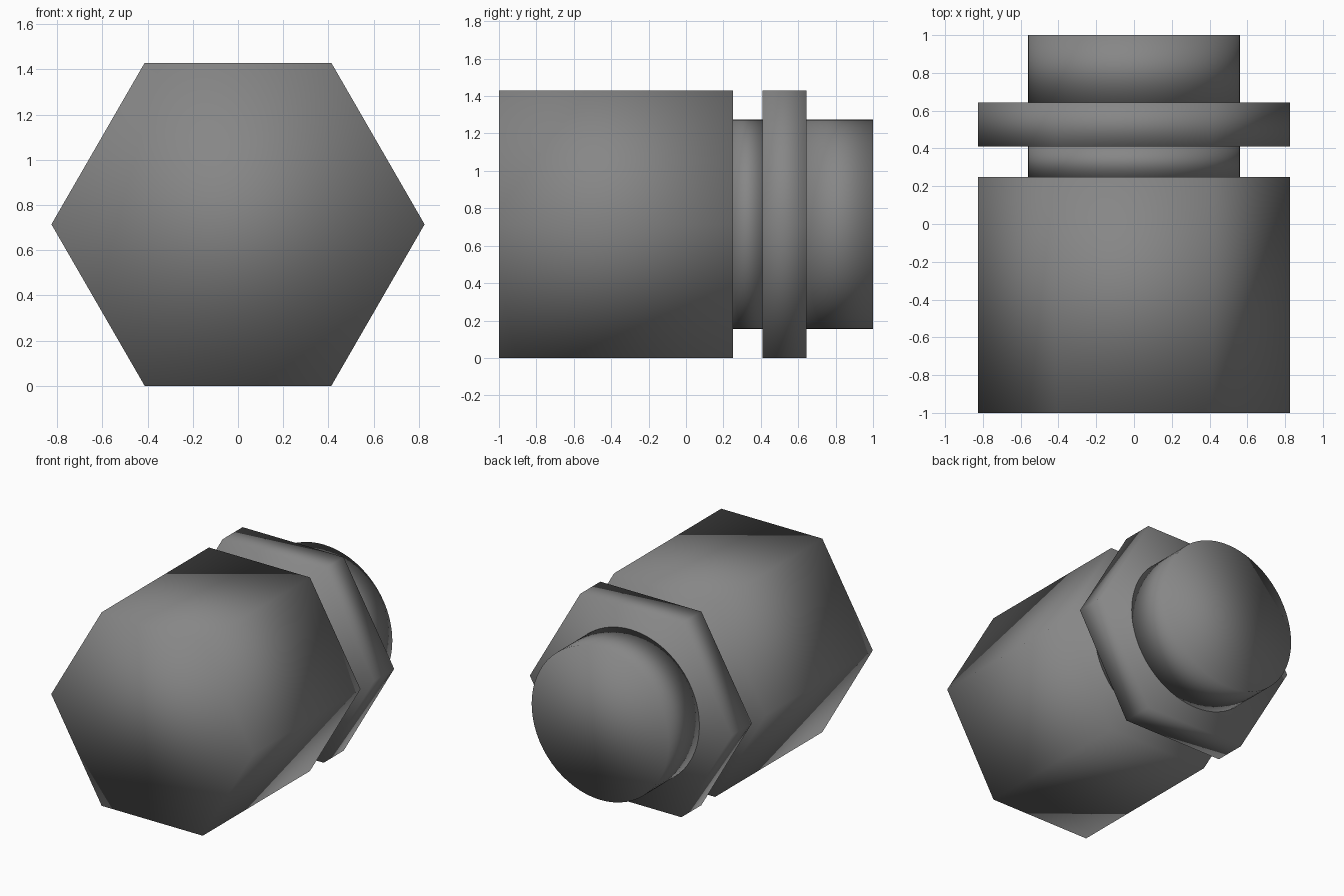
import bpy, bmesh
from math import sin, cos, pi

if "Cube" in bpy.data.objects:
    bpy.data.objects.remove(bpy.data.objects["Cube"])

CENTRE_Z = 0.7145

# Dark grey metal
dark = bpy.data.materials.new("dark_grey")
dark.diffuse_color = (0.24, 0.24, 0.24, 1.0)
dark.use_nodes = True
dark.node_tree.nodes["Principled BSDF"].inputs["Base Color"].default_value = dark.diffuse_color


def prism(name, sides, radius, y0, y1):
    """Solid n-sided prism lying along y, first corner on +x, shaded smooth."""
    bm = bmesh.new()
    rings = []
    for y in (y0, y1):
        rings.append([bm.verts.new((radius * cos(2 * pi * i / sides), y,
                                    CENTRE_Z + radius * sin(2 * pi * i / sides)))
                      for i in range(sides)])
    front, back = rings
    bm.faces.new(front)
    bm.faces.new(back[::-1])
    for i in range(sides):
        j = (i + 1) % sides
        bm.faces.new((front[i], back[i], back[j], front[j]))
    bmesh.ops.recalc_face_normals(bm, faces=bm.faces)
    for face in bm.faces:
        face.smooth = True
    mesh = bpy.data.meshes.new(name)
    bm.to_mesh(mesh)
    bm.free()
    mesh.materials.append(dark)
    obj = bpy.data.objects.new(name, mesh)
    bpy.context.collection.objects.link(obj)
    return obj


# Long hexagonal body
prism("hex_body", 6, 0.825, -1.0, 0.25)
# Thin hexagonal collar behind the groove
prism("hex_collar", 6, 0.825, 0.41, 0.643)
# Round neck in the groove, and the round end stub
prism("groove_neck", 64, 0.56, 0.25, 0.41)
prism("round_end", 64, 0.56, 0.643, 1.0)
